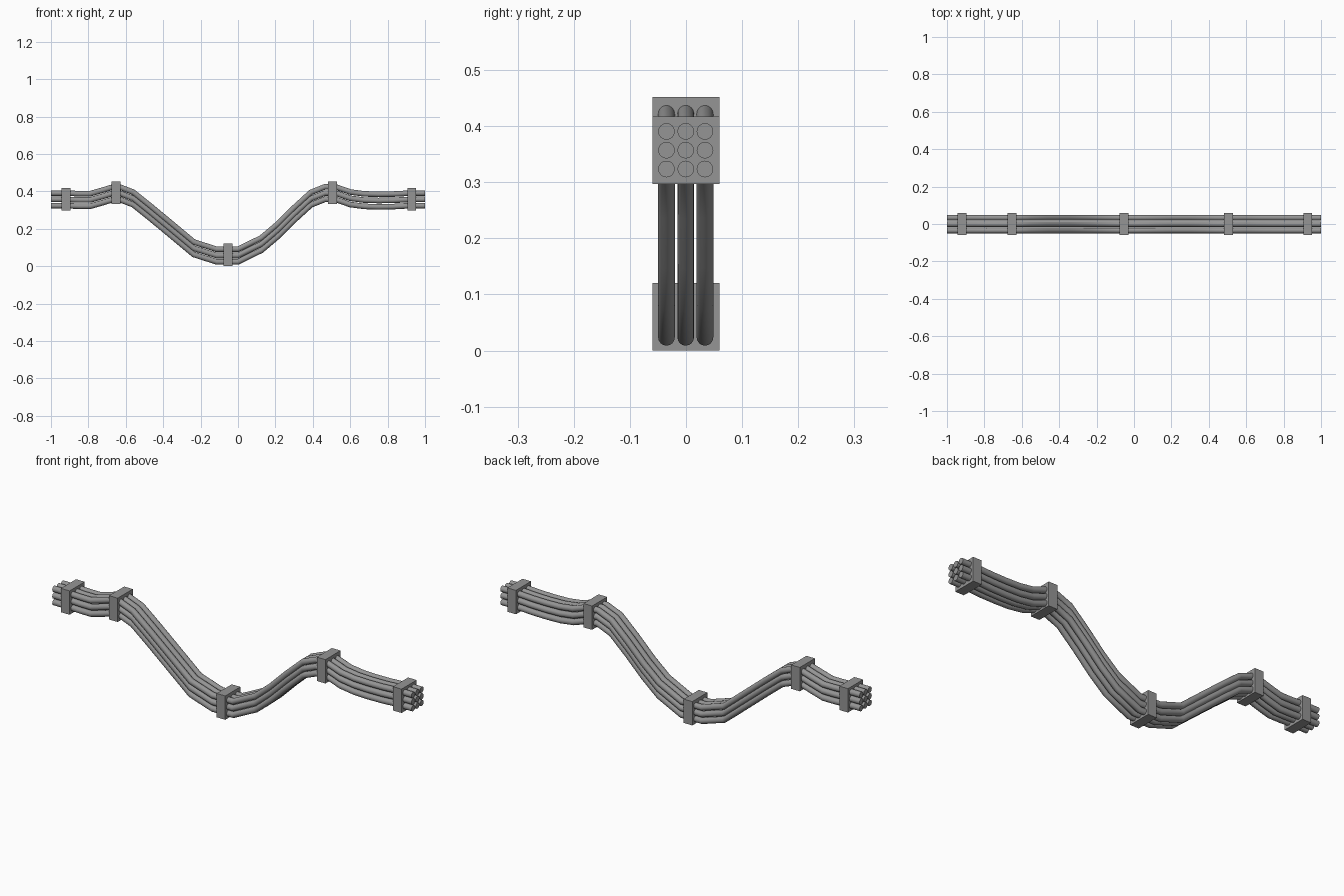
import bpy, bmesh, math
from mathutils import Vector

if "Cube" in bpy.data.objects:
    bpy.data.objects.remove(bpy.data.objects["Cube"])

SIDES, RADIUS, PITCH = 16, 0.0148, 0.0335

# Centre line of the bundle in x, z
PATH = [(-1, .357), (-.92, .357), (-.85, .354), (-.79, .354), (-.72, .374),
        (-.665, .391), (-.635, .391), (-.56, .362), (-.47, .29), (-.352, .192),
        (-.237, .096), (-.115, .057), (0, .057), (.125, .118), (.21, .19),
        (.3, .279), (.39, .361), (.465, .391), (.52, .391), (.6, .363),
        (.675, .353), (.75, .351), (.83, .352), (.92, .357), (1, .357)]
PTS = [Vector((x, 0, z)) for x, z in PATH]

grey = bpy.data.materials.new("dark_grey")
grey.diffuse_color = (.3, .3, .3, 1)
grey.use_nodes = True
grey.node_tree.nodes["Principled BSDF"].inputs["Base Color"].default_value = grey.diffuse_color


def frames():
    """Point, normal and mitre stretch along the path."""
    out = []
    last = len(PTS) - 1
    for i, p in enumerate(PTS):
        if i in (0, last):
            a = b = Vector((1, 0, 0))
        else:
            a = (p - PTS[i - 1]).normalized()
            b = (PTS[i + 1] - p).normalized()
        t = (a + b).normalized()
        out.append((p, Vector((-t.z, 0, t.x)), 1 / t.dot(a)))
    return out


def cable(name, dy, dz):
    """Round cable following the path, shifted sideways and vertically."""
    bm = bmesh.new()
    rings = []
    for p, n, k in frames():
        ring = []
        for s in range(SIDES):
            a = 2 * math.pi * s / SIDES
            side = Vector((0, dy + RADIUS * math.cos(a), dz))
            ring.append(bm.verts.new(p + side + n * k * RADIUS * math.sin(a)))
        rings.append(ring)
    for r0, r1 in zip(rings, rings[1:]):
        for s in range(SIDES):
            t = (s + 1) % SIDES
            bm.faces.new((r0[s], r0[t], r1[t], r1[s]))
    bm.faces.new(rings[0])
    bm.faces.new(rings[-1])
    bmesh.ops.recalc_face_normals(bm, faces=bm.faces)
    me = bpy.data.meshes.new(name)
    bm.to_mesh(me)
    bm.free()
    me.materials.append(grey)
    ob = bpy.data.objects.new(name, me)
    bpy.context.collection.objects.link(ob)
    bpy.ops.object.select_all(action='DESELECT')
    ob.select_set(True)
    bpy.context.view_layer.objects.active = ob
    bpy.ops.object.shade_smooth_by_angle(angle=math.radians(30))


# Three by three bundle of cables
for row in (-1, 0, 1):
    for col in (-1, 0, 1):
        cable(f"cable_{row + 2}_{col + 2}", col * .0343 - .0005, row * PITCH)

# Square clamps holding the bundle
for i, (x, z) in enumerate([(-.92, .357), (-.652, .392), (-.053, .06),
                            (.505, .392), (.929, .357)]):
    bpy.ops.mesh.primitive_cube_add(size=1, location=(x, 0, z))
    clamp = bpy.context.object
    clamp.name = f"clamp_{i + 1}"
    clamp.scale = (.048, .12, .12)
    clamp.data.materials.append(grey)
